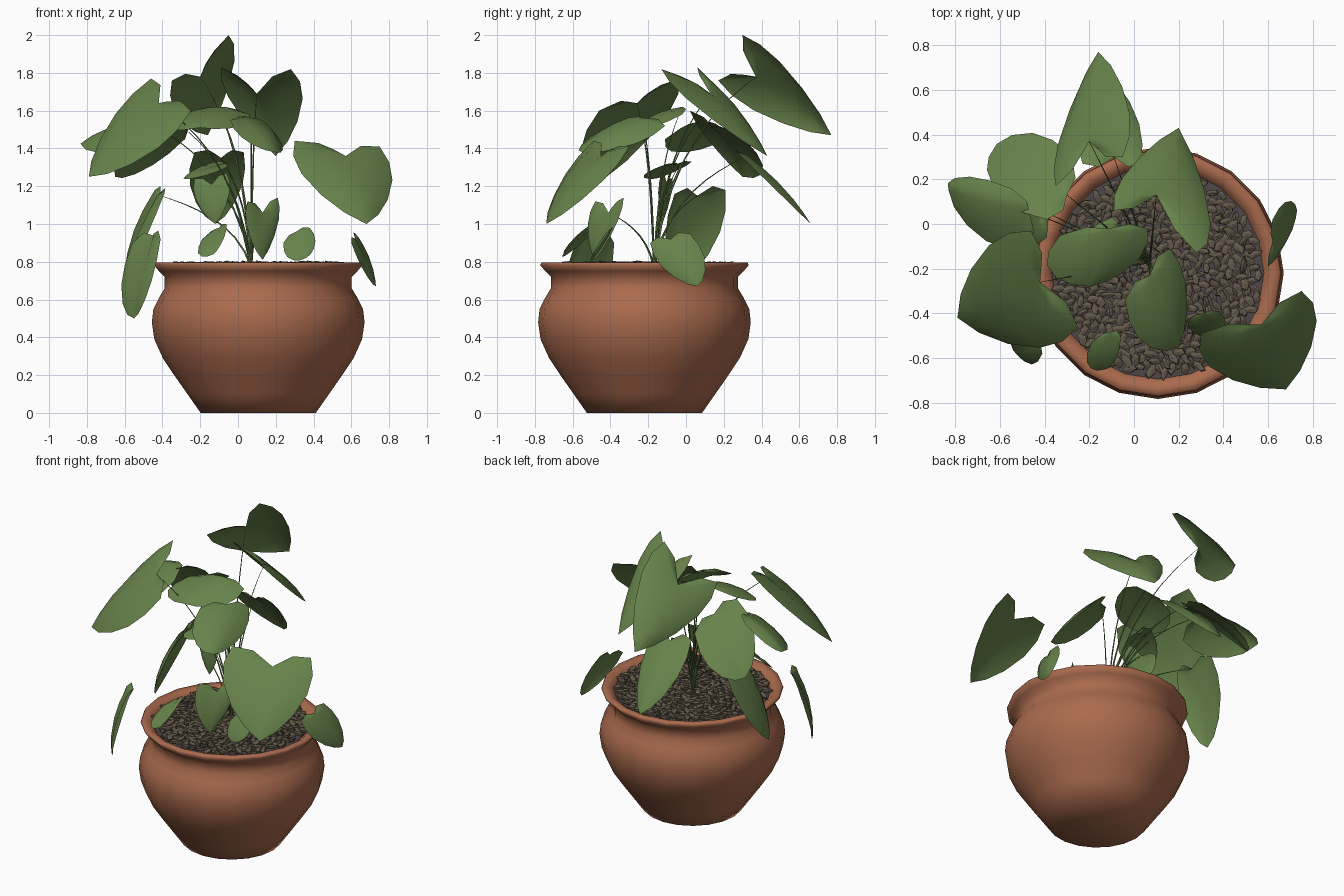
import bpy, bmesh, math, random
from mathutils import Vector, Matrix

random.seed(4)
if "Cube" in bpy.data.objects:
    bpy.data.objects.remove(bpy.data.objects["Cube"], do_unlink=True)

POT = Vector((0.107, -0.22, 0))
ROOT = Vector((0.07, -0.17, 0.77))


def material(name, rgb):
    mat = bpy.data.materials.new(name)
    mat.use_nodes = True
    color = (*rgb, 1)
    mat.diffuse_color = color
    shader = mat.node_tree.nodes["Principled BSDF"]
    shader.inputs["Base Color"].default_value = color
    shader.inputs["Roughness"].default_value = 0.8
    return mat


TERRACOTTA = material("terracotta", (0.4, 0.145, 0.075))
LEAF = material("leaf green", (0.135, 0.225, 0.07))
PEBBLE = material("brown pebble", (0.125, 0.098, 0.07))
SOIL = material("dark soil", (0.075, 0.062, 0.065))


def finish(bm, name, mat, smooth_angle=None):
    mesh = bpy.data.meshes.new(name)
    bm.to_mesh(mesh)
    bm.free()
    mesh.materials.append(mat)
    obj = bpy.data.objects.new(name, mesh)
    bpy.context.collection.objects.link(obj)
    if smooth_angle:
        bpy.ops.object.select_all(action="DESELECT")
        obj.select_set(True)
        bpy.context.view_layer.objects.active = obj
        bpy.ops.object.shade_smooth_by_angle(angle=math.radians(smooth_angle))
    return obj


def lathe(name, profile, mat, sides):
    """Spin a radius/height profile around the pot axis."""
    bm = bmesh.new()
    verts = [bm.verts.new((POT.x + r, POT.y, z)) for r, z in profile]
    edges = [bm.edges.new(pair) for pair in zip(verts, verts[1:])]
    bmesh.ops.spin(bm, geom=verts + edges, cent=POT, axis=(0, 0, 1),
                   angle=math.tau, steps=sides, use_merge=False)
    bmesh.ops.remove_doubles(bm, verts=bm.verts, dist=0.0005)
    bmesh.ops.recalc_face_normals(bm, faces=bm.faces)
    return finish(bm, name, mat, 85)


# Pot with a flared rim
lathe("pot", [(0, 0), (0.305, 0), (0.375, 0.1), (0.445, 0.2), (0.505, 0.29),
              (0.55, 0.39), (0.563, 0.48), (0.555, 0.55), (0.525, 0.61),
              (0.495, 0.66), (0.495, 0.72), (0.525, 0.75), (0.552, 0.782),
              (0.545, 0.797), (0.51, 0.795), (0.475, 0.77), (0.465, 0.7)],
      TERRACOTTA, 20)
lathe("soil", [(0, 0.77), (0.475, 0.765)], SOIL, 20)

# Faceted pebbles strewn over the soil in a sunflower spread
bm = bmesh.new()
COUNT = 480
for i in range(COUNT):
    radius = 0.455 * math.sqrt((i + 0.5) / COUNT)
    angle = i * math.pi * (3 - math.sqrt(5))
    place = POT + Vector((radius * math.cos(angle), radius * math.sin(angle),
                          0.778 + random.uniform(-0.006, 0.01)))
    turn = Matrix.Rotation(random.uniform(0, math.tau), 4, "Z")
    tilt = Matrix.Rotation(random.uniform(-0.4, 0.4), 4, "Y")
    size = Matrix.Diagonal((random.uniform(0.03, 0.046),
                            random.uniform(0.016, 0.024), 0.014, 1))
    bmesh.ops.create_uvsphere(bm, u_segments=5, v_segments=3, radius=1,
                              matrix=Matrix.Translation(place) @ turn @ tilt @ size)
finish(bm, "pebbles", PEBBLE)

# Half outline of a heart leaf: (share of lobe, share of length, midrib station)
HEART = [(0, 0, 0), (0.5, -0.08, 0.03), (1, 0, 0.1), (1.13, 0.25, 0.25),
         (1.07, 0.5, 0.45), (0.78, 0.75, 0.7), (0.4, 0.92, 0.88), (0, 1, 1)]


def stem(name, end):
    """Thin stalk arching from the root to the notch of a leaf."""
    curve = bpy.data.curves.new(name, "CURVE")
    curve.dimensions = "3D"
    curve.bevel_depth = 0.006
    curve.bevel_resolution = 0
    curve.resolution_u = 8
    spline = curve.splines.new("BEZIER")
    spline.bezier_points.add(1)
    first, last = spline.bezier_points
    rise = Vector((0, 0, (end.z - ROOT.z) * 0.5))
    first.co, last.co = ROOT, end
    first.handle_left = ROOT - rise
    first.handle_right = ROOT + rise + (end - ROOT) * 0.15
    last.handle_left = end.lerp(ROOT, 0.3) + rise * 0.35
    last.handle_right = end
    last.radius = 0.2
    curve.materials.append(LEAF)
    bpy.context.collection.objects.link(bpy.data.objects.new(name, curve))


def leaf(place, notch, tip, lobe_a, lobe_b, stalk=True):
    """Folded heart leaf spanned by its notch, tip and two lobes."""
    notch, tip, lobe_a, lobe_b = map(Vector, (notch, tip, lobe_a, lobe_b))
    axis = tip - notch
    normal = axis.cross(lobe_b - lobe_a).normalized()
    if normal.z < 0:
        normal.negate()
    lift = normal * axis.length
    bm = bmesh.new()
    for lobe in (lobe_a, lobe_b):
        side = lobe - notch
        rows = []
        for a, b, m in HEART:
            rib = notch + axis * m + lift * 0.07 * math.sin(math.pi * m)
            rim = notch + side * a + axis * b
            rows.append([bm.verts.new(rib.lerp(rim, f) + lift * 0.16 * a * f * (1 - f))
                         for f in (0, 0.5, 1)])
        for low, high in zip(rows, rows[1:]):
            for k in range(2):
                face = bm.faces.new((low[k], low[k + 1], high[k + 1], high[k]))
                face.normal_update()
                if face.normal.dot(normal) < 0:
                    face.normal_flip()
    bmesh.ops.remove_doubles(bm, verts=bm.verts, dist=0.001)
    finish(bm, place + "_leaf", LEAF, 60)
    if stalk:
        stem(place + "_stem", notch)


# Large upper leaves
leaf("top_back", (-.2, .37, 1.78), (-.16, .77, 1.47), (-.35, .17, 1.76), (-.05, .3, 2))
leaf("upper_centre", (.1, .13, 1.69), (.2, .43, 1.36), (-.09, .06, 1.83), (.28, -.13, 1.82))
leaf("upper_left_side", (-.42, -.26, 1.64), (-.79, -.42, 1.25), (-.46, -.03, 1.77), (-.25, -.46, 1.6))
leaf("back_side", (-.3, .13, 1.52), (-.65, .3, 1.25), (-.39, .02, 1.6), (-.28, .31, 1.45))
leaf("outer_side", (-.47, .06, 1.54), (-.83, .15, 1.42), (-.55, .16, 1.53), (-.48, -.11, 1.45))
leaf("front_corner", (.57, -.45, 1.36), (.68, -.74, 1), (.3, -.49, 1.44), (.75, -.3, 1.41), False)

# Middle leaves
leaf("middle", (-.11, -.02, 1.62), (-.2, -.28, 1.51), (-.33, -.05, 1.57), (.06, -.02, 1.58))
leaf("upper_front", (.07, -.23, 1.56), (.2, -.55, 1.38), (.16, -.11, 1.52), (-.04, -.34, 1.55))
leaf("back_hanging", (-.09, .3, 1.35), (-.12, .66, 1), (.03, .27, 1.38), (-.23, .27, 1.38))
leaf("inner_hanging", (-.14, -.1, 1.21), (-.12, -.13, 1), (-.23, -.07, 1.24), (-.06, -.13, 1.27))
leaf("inner_flat", (-.08, -.03, 1.32), (-.29, -.16, 1.24), (-.1, .03, 1.33), (-.06, -.15, 1.3))

# Low leaves around the rim
leaf("side_hanging", (-.41, .06, 1.15), (-.6, -.02, .7), (-.39, -.06, 1.16), (-.44, .21, 1.18))
leaf("low_corner", (-.45, -.46, .94), (-.55, -.54, .5), (-.56, -.38, .9), (-.41, -.58, .92), False)
leaf("low_side", (.62, -.08, .92), (.73, .06, .67), (.6, -.19, .9), (.62, .02, .95), False)
leaf("low_front", (.13, -.41, 1.06), (.13, -.48, .81), (.05, -.48, 1.12), (.21, -.33, 1.14))
leaf("small_front", (-.1, -.48, .98), (-.13, -.65, .84), (-.19, -.53, .92), (-.06, -.5, 1), False)
leaf("small_corner", (.31, -.4, .96), (.36, -.5, .82), (.24, -.43, .9), (.38, -.39, .98), False)
